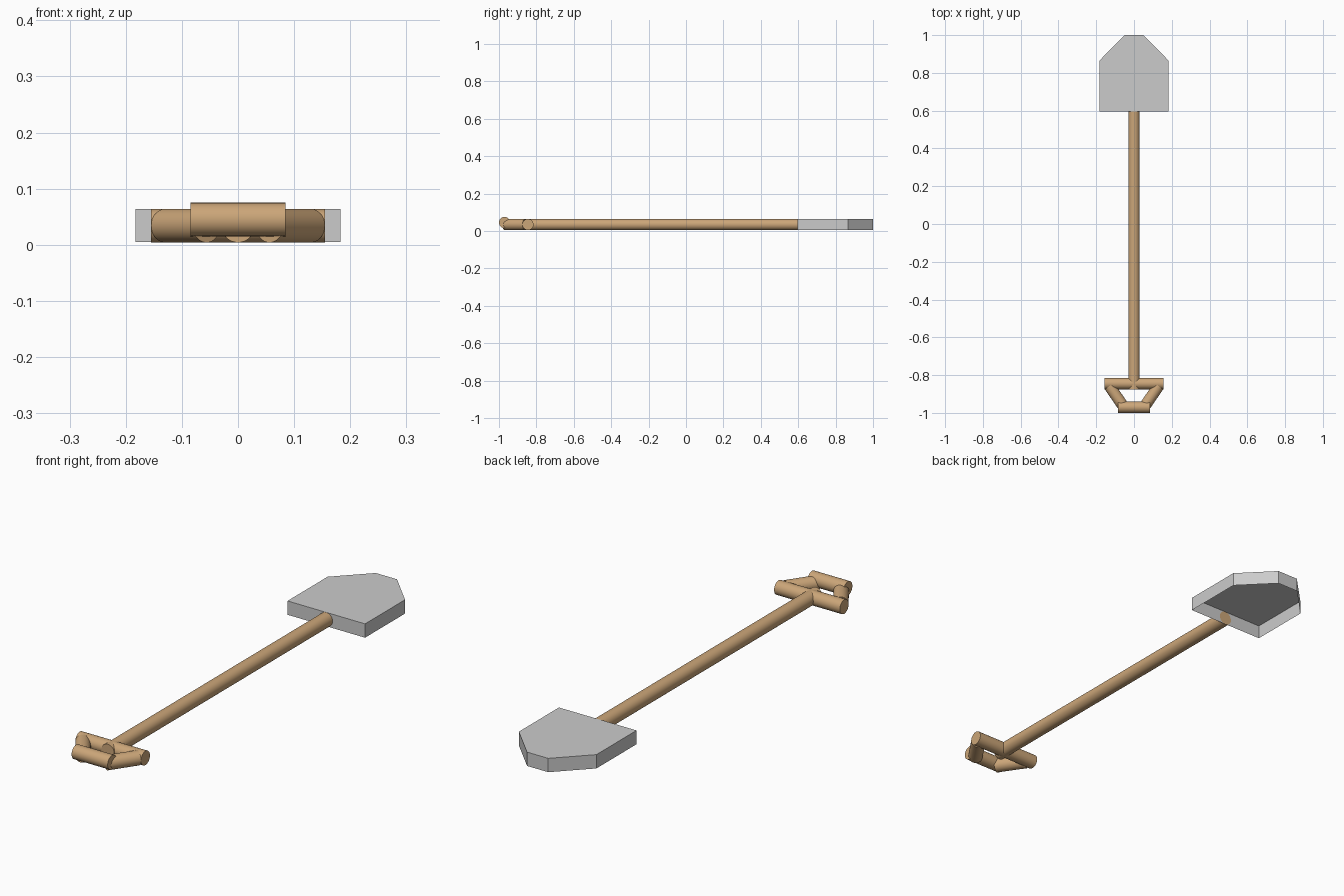
import bpy, bmesh
from mathutils import Vector

if "Cube" in bpy.data.objects:
    bpy.data.objects.remove(bpy.data.objects["Cube"])

wood = bpy.data.materials.new("wood")
wood.diffuse_color = (0.6, 0.38, 0.19, 1)
wood.use_nodes = True
wood.node_tree.nodes["Principled BSDF"].inputs["Base Color"].default_value = wood.diffuse_color


def rod(name, a, b, r=0.03, sides=32):
    """Closed round bar running from point a to point b."""
    a, b = Vector(a), Vector(b)
    bpy.ops.mesh.primitive_cylinder_add(
        vertices=sides, radius=r, depth=(b - a).length, location=(a + b) / 2)
    ob = bpy.context.object
    ob.name = name
    ob.rotation_mode = 'QUATERNION'
    ob.rotation_quaternion = (b - a).to_track_quat('Z', 'Y')
    ob.data.materials.append(wood)
    bpy.ops.object.shade_smooth_by_angle()
    return ob


Z = 0.034

# Shaft, poking slightly through the crossbar
rod("shaft", (0, -0.877, Z), (0, 0.595, Z))

# Handle: crossbar, two converging struts, grip
rod("crossbar", (-0.155, -0.845, Z), (0.155, -0.845, Z))
for side, s in (("left", -1), ("right", 1)):
    rod(side + "_strut", (s * 0.13, -0.858, Z), (s * 0.056, -0.966, Z))
rod("grip", (-0.085, -0.97, 0.045), (0.085, -0.97, 0.045))

# Blade: pointed outline, flat top and side walls, open underneath
half = [(0.183, 0.595), (0.183, 0.865), (0.05, 1.0)]
outline = half + [(-x, y) for x, y in reversed(half)]
bm = bmesh.new()
top = [bm.verts.new((x, y, 0.064)) for x, y in outline]
low = [bm.verts.new((x, y, 0.005)) for x, y in outline]
bm.faces.new(top)
for i in range(len(top)):
    j = (i + 1) % len(top)
    bm.faces.new((top[i], low[i], low[j], top[j]))
mesh = bpy.data.meshes.new("blade")
bm.to_mesh(mesh)
bm.free()
bpy.context.collection.objects.link(bpy.data.objects.new("blade", mesh))
